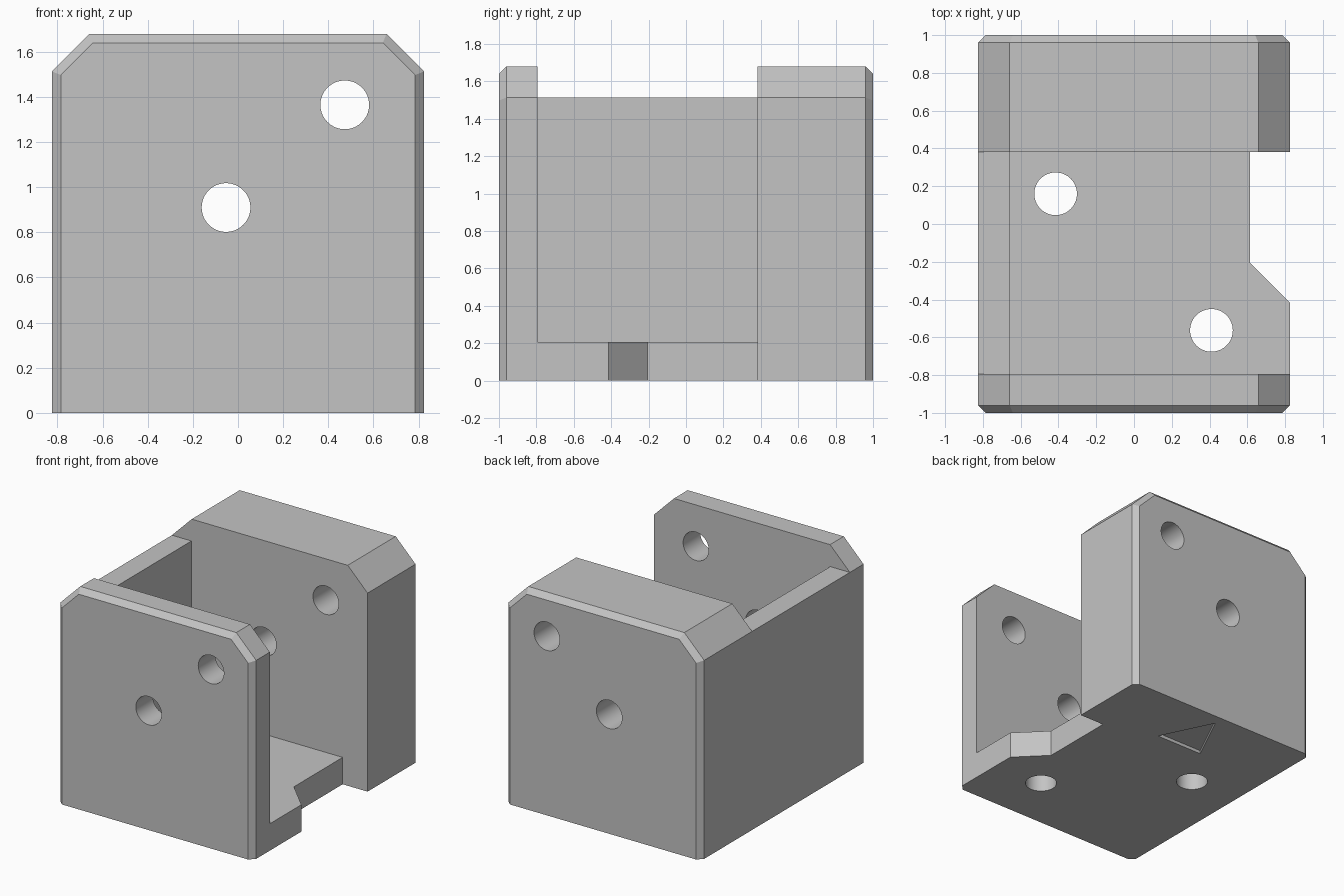
import bpy
import bmesh
from math import pi

if "Cube" in bpy.data.objects:
    bpy.data.objects.remove(bpy.data.objects["Cube"], do_unlink=True)

# Single plain grey
grey = bpy.data.materials.new("plain grey")
grey.use_nodes = True
grey.diffuse_color = (0.55, 0.55, 0.55, 1)
grey.node_tree.nodes["Principled BSDF"].inputs["Base Color"].default_value = grey.diffuse_color

HALF_W, HALF_D, HEIGHT = 0.825, 1.0, 1.68
CORNER, EDGE = 0.167, 0.04          # large top corners, small outer edge bevel
FLOOR, WALL = 0.205, 0.165
FRONT_IN, BACK_IN = -0.795, 0.382   # inner faces of the two end walls
SIDE_TOP = HEIGHT - CORNER


def loft(name, rings):
    """Closed solid from matching rings of points."""
    bm = bmesh.new()
    loops = [[bm.verts.new(p) for p in ring] for ring in rings]
    n = len(loops[0])
    for a, b in zip(loops, loops[1:]):
        for i in range(n):
            j = (i + 1) % n
            bm.faces.new((a[i], a[j], b[j], b[i]))
    bm.faces.new(loops[0])
    bm.faces.new(loops[-1])
    bmesh.ops.recalc_face_normals(bm, faces=bm.faces)
    mesh = bpy.data.meshes.new(name)
    bm.to_mesh(mesh)
    bm.free()
    mesh.materials.append(grey)
    obj = bpy.data.objects.new(name, mesh)
    bpy.context.collection.objects.link(obj)
    return obj


def prism(name, outline, z0, z1):
    return loft(name, [[(x, y, z) for x, y in outline] for z in (z0, z1)])


def box(name, x0, x1, y0, y1, z0, z1):
    return prism(name, [(x0, y0), (x1, y0), (x1, y1), (x0, y1)], z0, z1)


def drill(name, location, radius, depth, rotation=(0, 0, 0)):
    bpy.ops.mesh.primitive_cylinder_add(vertices=64, radius=radius, depth=depth,
                                        location=location, rotation=rotation)
    obj = bpy.context.object
    obj.name = name
    obj.data.materials.append(grey)
    return obj


def end_profile(y, inset):
    """Upright outline with cut top corners."""
    w, h = HALF_W - inset, HEIGHT - inset
    c = CORNER - inset * 0.6
    return [(-w, y, 0), (w, y, 0), (w, y, h - c), (w - c, y, h),
            (-w + c, y, h), (-w, y, h - c)]


# Solid block with bevelled front and back edges
body = loft("bracket_body", [end_profile(-HALF_D, EDGE), end_profile(-HALF_D + EDGE, 0),
                             end_profile(HALF_D - EDGE, 0), end_profile(HALF_D, EDGE)])

cutters = [
    # Open cavity, and lowered top of the side wall
    box("cavity_cutter", WALL - HALF_W, 2, FRONT_IN, BACK_IN, FLOOR, 3),
    box("side_wall_top_cutter", -2, 0, FRONT_IN, BACK_IN, SIDE_TOP, 3),
    # Notch in the open edge of the floor
    prism("floor_notch_cutter",
          [(0.615, BACK_IN), (0.615, -0.205), (1.025, -0.615), (1.025, BACK_IN)], -1, 1),
    # Arrow mark sunk into the underside
    prism("arrow_cutter", [(-0.2, 0.51), (0.2, 0.51), (0, 0.92)], -0.1, 0.025),
]
# Holes through the floor
for x, y in ((-0.415, 0.16), (0.41, -0.563)):
    cutters.append(drill("floor_hole_cutter", (x, y, 0.05), 0.113, 0.6))
# Holes through both end walls
for x, z in ((-0.053, 0.91), (0.473, 1.365)):
    cutters.append(drill("wall_hole_cutter", (x, 0, z), 0.108, 3, (pi / 2, 0, 0)))

bpy.ops.object.select_all(action="DESELECT")
bpy.context.view_layer.objects.active = body
body.select_set(True)
for cutter in cutters:
    cutter.hide_render = True
    mod = body.modifiers.new(cutter.name, "BOOLEAN")
    mod.operation = "DIFFERENCE"
    mod.solver = "EXACT"
    mod.object = cutter
    bpy.ops.object.modifier_apply(modifier=mod.name)
    bpy.data.objects.remove(cutter, do_unlink=True)

bpy.ops.object.shade_smooth_by_angle(angle=pi / 9)
